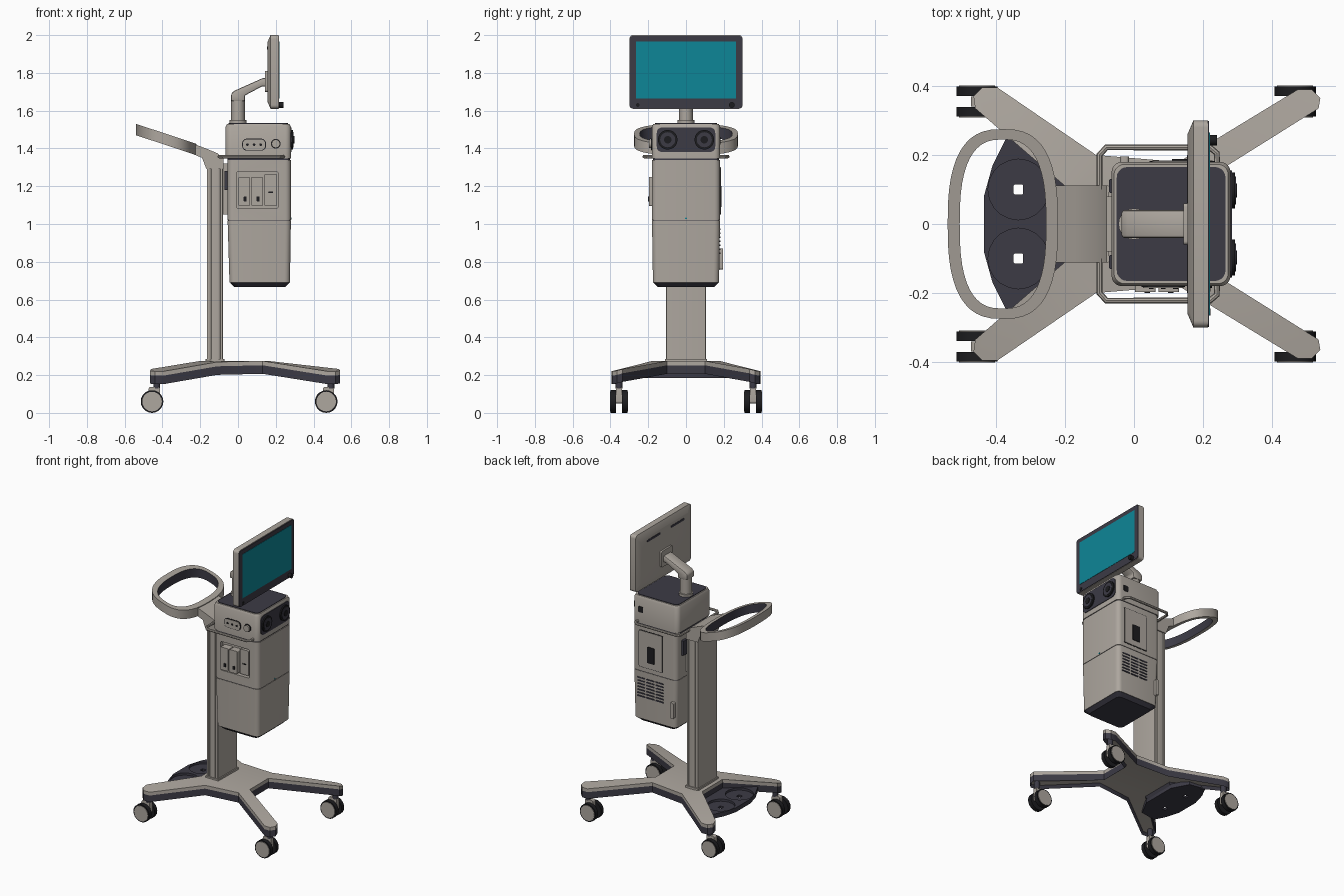
import bpy, bmesh, math
from mathutils import Vector

cube = bpy.data.objects.get("Cube")
if cube:
    bpy.data.objects.remove(cube, do_unlink=True)


def material(name, *rgb):
    mat = bpy.data.materials.new(name)
    mat.use_nodes = True
    mat.diffuse_color = (*rgb, 1)
    mat.node_tree.nodes["Principled BSDF"].inputs["Base Color"].default_value = (*rgb, 1)
    return mat


shell = material("warm grey shell", .42, .385, .345)
slate = material("dark slate plastic", .045, .043, .06)
black = material("black rubber", .012, .012, .014)
teal = material("teal screen", .004, .24, .31)
parts = []


def finish(name, bm, *mats):
    """Turn a bmesh into a named, coloured object."""
    bmesh.ops.remove_doubles(bm, verts=bm.verts, dist=.0001)
    bmesh.ops.recalc_face_normals(bm, faces=bm.faces)
    mesh = bpy.data.meshes.new(name)
    bm.to_mesh(mesh)
    bm.free()
    for mat in mats:
        mesh.materials.append(mat)
    obj = bpy.data.objects.new(name, mesh)
    bpy.context.collection.objects.link(obj)
    parts.append(obj)
    return obj


def rounded_rect(u, v, r, steps=5):
    corners = ((u[1], v[1], -1, -1), (u[0], v[1], 1, -1), (u[0], v[0], 1, 1), (u[1], v[0], -1, 1))
    points = []
    for quarter, (cu, cv, su, sv) in enumerate(corners):
        for k in range(steps + 1):
            a = (quarter + k / steps) * math.pi / 2
            points.append((cu + su * r + r * math.cos(a), cv + sv * r + r * math.sin(a)))
    return points


def loft(name, mat, axis, sections):
    """Join rounded rectangles (position, u range, v range, radius) along an axis."""
    bm = bmesh.new()
    rings = []
    for t, u, v, r in sections:
        place = {"x": lambda a, b: (t, a, b), "y": lambda a, b: (a, t, b), "z": lambda a, b: (a, b, t)}[axis]
        rings.append([bm.verts.new(place(a, b)) for a, b in rounded_rect(u, v, r)])
    for low, high in zip(rings, rings[1:]):
        for i in range(len(low)):
            bm.faces.new((low[i - 1], low[i], high[i], high[i - 1]))
    bm.faces.new(rings[0])
    bm.faces.new(rings[-1])
    return finish(name, bm, mat)


def box(name, mat, x, y, z, r=.004, axis="z"):
    spans = {"x": (x, y, z), "y": (y, x, z), "z": (z, x, y)}[axis]
    ends, u, v = spans
    return loft(name, mat, axis, [(t, u, v, r) for t in ends])


def around(centre, half):
    return centre - half, centre + half


def disc(name, mat, axis, centre, radius, length):
    spans = [around(c, length / 2 if a == axis else radius) for a, c in zip("xyz", centre)]
    return box(name, mat, *spans, r=radius, axis=axis)


def slab(name, mat, points, place, ends):
    """Extrude a flat outline between two ends."""
    bm = bmesh.new()
    low, high = ([bm.verts.new(place(a, b, t)) for a, b in points] for t in ends)
    for i in range(len(low)):
        bm.faces.new((low[i - 1], low[i], high[i], high[i - 1]))
    bm.faces.new(low)
    bm.faces.new(high)
    return finish(name, bm, mat)


def cut(obj, cutter):
    mod = obj.modifiers.new("cut", "BOOLEAN")
    mod.operation, mod.object = "DIFFERENCE", cutter
    bpy.context.view_layer.objects.active = obj
    bpy.ops.object.modifier_apply(modifier=mod.name)
    parts.remove(cutter)
    bpy.data.objects.remove(cutter, do_unlink=True)


# Four-legged base: legs slope down away from the hub
REAR = ((-.11, .2), (-.395, .395), (-.44, .395), (-.465, .37), (-.46, .335), (-.2, .11))
FRONT = ((.13, .18), (.475, .39), (.515, .39), (.54, .365), (.535, .335), (.16, .1))


def base_layer(name, top, bottom, hollow, *mats):
    bm = bmesh.new()
    legs = {(s, leg): [bm.verts.new((x, y * s, 0)) for x, y in leg] for s in (1, -1) for leg in (REAR, FRONT)}
    for leg in legs.values():
        bm.faces.new(leg)
    hub = []
    for key, flip in (((1, REAR), 1), ((1, FRONT), 0), ((-1, FRONT), 1), ((-1, REAR), 0)):
        pair = [legs[key][0], legs[key][-1]]
        hub += pair[::-1] if flip else pair
    bm.faces.new(hub)
    lower = list(bm.verts)
    bmesh.ops.extrude_face_region(bm, geom=list(bm.faces))
    for v in bm.verts:
        drop = min(max((abs(v.co.y) - .18) / .2, 0), 1) * .055
        v.co.z = (bottom if v in lower else top) - drop
    bmesh.ops.recalc_face_normals(bm, faces=bm.faces)
    if hollow:
        under = [f for f in bm.faces if f.normal.z < -.5]
        bmesh.ops.inset_region(bm, faces=under, thickness=.012, depth=-.02)
        for f in under:
            f.material_index = 1
    finish(name, bm, *mats)


base_layer("base_cover", .275, .252, False, shell)
base_layer("base_skirt", .252, .207, True, slate, shell)

# Twin-wheel casters
for x in (-.455, .467):
    stem = x + .025
    for s in (1, -1):
        y = .355 * s
        disc("caster_stem", slate, "z", (stem, y, .155), .018, .05)
        box("caster_fork", shell, around(x + .012, .03), around(y, .015), (.05, .138), .012, "y")
        for side in (1, -1):
            disc("caster_tyre", black, "y", (x, y + .03 * side, .06), .06, .028)
            disc("caster_cap", shell, "y", (x, y + .044 * side, .06), .052, .006)

# Rear tray with two round wells
edge = [(-.2, -.12), (-.26, -.23), (-.37, -.25), (-.41, -.17), (-.435, -.08)]
tray = slab("rear_tray", slate, edge + [(x, -y) for x, y in edge[::-1]], lambda a, b, t: (a, b, t), (.185, .215))
for s in (1, -1):
    cut(tray, disc("well_cutter", slate, "z", (-.335, .1 * s, .22), .088, .04))
    cut(tray, box("hole_cutter", slate, around(-.335, .014), around(.1 * s, .014), (.1, .3)))

# Column with fluted sides
box("column_core", shell, (-.163, -.082), (-.1, .1), (.26, 1.3))
for name, span in (("rear", (-.165, -.15)), ("middle", (-.143, -.102)), ("front", (-.094, -.08))):
    box("column_fin_" + name, shell, span, (-.105, .105), (.26, 1.3))
box("column_foot", shell, (-.172, -.072), (-.112, .112), (.26, .285))

# Handle bracket and tilted ring, dark on the inside
along_y = lambda a, b, t: (a, t, b)
slab("handle_bracket", shell, [(-.25, 1.375), (-.19, 1.35), (-.167, 1.29), (-.078, 1.29), (-.078, 1.35),
     (-.11, 1.375), (-.17, 1.4), (-.25, 1.43)], along_y, (-.112, .112))
bm = bmesh.new()
loops = []
steps = 48
for width, depth, lift in ((.16, .275, .03), (.125, .245, .03), (.125, .245, -.03), (.16, .275, -.03)):
    loop = []
    for k in range(steps):
        c, s = math.cos(k * math.tau / steps), math.sin(k * math.tau / steps)
        x = -.38 + width * math.copysign(abs(c) ** .75, c)
        y = depth * math.copysign(abs(s) ** .75, s)
        loop.append(bm.verts.new((x, y, 1.5 - .33 * (x + .54) + lift)))
    loops.append(loop)
for j in range(len(loops)):
    a, b = loops[j], loops[(j + 1) % len(loops)]
    for i in range(steps):
        bm.faces.new((a[i - 1], a[i], b[i], b[i - 1])).material_index = int(j == 1)
finish("handle_ring", bm, shell, slate)

# Cabinet: dark bottom, two body halves and a head unit
side = (-.18, .18)
loft("cabinet_bottom", slate, "z", [(.667, (-.02, .25), (-.15, .15), .03), (.69, (-.042, .273), (-.172, .172), .03)])
loft("cabinet_lower", shell, "z", [(.69, (-.045, .275), (-.175, .175), .03), (1.018, (-.055, .28), side, .03)])
box("cabinet_seam", slate, (-.052, .277), (-.177, .177), (1.01, 1.03), .03)
body = box("cabinet_upper", shell, (-.055, .28), side, (1.022, 1.34), .03)
box("head_seam", slate, (-.055, .275), (-.175, .175), (1.33, 1.36), .03)
loft("head_unit", shell, "z", [(1.346, (-.065, .28), side, .03), (1.515, (-.065, .28), side, .03),
                               (1.53, (-.058, .273), (-.173, .173), .03)])
box("head_top_plate", slate, (-.05, .265), (-.165, .165), (1.525, 1.534), .03)
box("column_mount", shell, (-.09, -.045), (-.08, .08), (1.05, 1.32))
for s in (1, -1):
    box("mount_clamp", slate, (-.072, -.05), around(.11 * s, .02), (1.18, 1.28))

# Module bay on the front side
cut(body, box("bay_cutter", shell, (-.008, .213), (-.3, -.15), (1.082, 1.278), .012, "y"))
for x, wide in ((.033, .03), (.101, .03)):
    box("module", shell, around(x, wide), (-.197, -.14), (1.095, 1.25), .006, "y")
    box("module_latch", black, around(x + .005, .008), (-.2, -.19), (1.12, 1.145), .003, "y")
box("module_cover", shell, (.14, .205), (-.178, -.14), (1.095, 1.265), .006, "y")
box("cover_grip", black, (.16, .185), (-.181, -.17), (1.165, 1.172), .002, "y")

# Front-side connectors on the head unit
box("port_rim", black, (.022, .148), (-.183, -.17), (1.388, 1.452), .025, "y")
box("port_plate", shell, (.026, .144), (-.186, -.17), (1.392, 1.448), .022, "y")
for x in (.05, .085, .12):
    disc("port", black, "y", (x, -.185, 1.42), .007, .006)
disc("side_knob_rim", black, "y", (.2, -.18, 1.425), .026, .01)
disc("side_knob", shell, "y", (.2, -.187, 1.425), .022, .016)

# Screen-side panel with two round couplings
box("coupling_panel", slate, (.27, .284), (-.155, .155), (1.38, 1.512), .03, "x")
for s in (1, -1):
    y = .097 * s
    disc("coupling_rim", black, "x", (.286, y, 1.446), .052, .012)
    disc("coupling_face", slate, "x", (.29, y, 1.446), .04, .01)
    disc("coupling_core", black, "x", (.293, y, 1.446), .02, .012)
disc("status_light", teal, "x", (.28, 0, 1.03), .005, .006)

# Back side: access door with socket, vent grille, small port
box("door_seam", black, (.048, .232), (.17, .1815), (1.048, 1.302), .01, "y")
box("access_door", shell, (.052, .228), (.17, .184), (1.052, 1.298), .01, "y")
box("power_socket", black, (.11, .165), (.18, .188), (1.09, 1.2), .004, "y")
for row in range(7):
    z = .845 + row * .021
    for x in (.075, .145, .215):
        box("vent_slot", slate, around(x, .03), (.17, .1825), around(z, .004), .003, "y")
box("back_port", black, (.2, .235), (.175, .183), (1.42, 1.46), .004, "y")
box("back_grip", shell, (-.04, -.015), (.17, .195), (.76, .87), .008, "y")

# Side rails
for s in (1, -1):
    curve = bpy.data.curves.new("side_rail", "CURVE")
    curve.dimensions, curve.bevel_depth, curve.bevel_resolution = "3D", .009, 2
    curve.use_fill_caps = True
    path = curve.splines.new("POLY")
    points = [(-.1, .1), (-.1, .2), (-.08, .222), (.22, .222), (.24, .205), (.24, .17)]
    path.points.add(len(points) - 1)
    for p, (x, y) in zip(path.points, points):
        p.co = (x, y * s, 1.357, 1)
    curve.materials.append(shell)
    rail = bpy.data.objects.new("side_rail", curve)
    bpy.context.collection.objects.link(rail)
    parts.append(rail)

# Monitor post and arm
disc("post_collar", shell, "z", (0, 0, 1.54), .045, .02)
disc("monitor_post", shell, "z", (0, 0, 1.59), .036, .14)
arm = slab("monitor_arm", shell, [(-.036, 1.65), (-.036, 1.69), (-.02, 1.705), (.13, 1.772), (.16, 1.772),
           (.16, 1.725), (.13, 1.73), (.036, 1.68), (.036, 1.65)], along_y, (-.04, .04))
bevel = arm.modifiers.new("soft edges", "BEVEL")
bevel.width, bevel.segments = .008, 2
box("monitor_mount", shell, (.143, .16), (-.06, .06), (1.7, 1.81), .01, "x")

# Monitor
loft("monitor_shell", shell, "x", [(.155, (-.26, .26), (1.65, 1.96), .02), (.172, (-.3, .3), (1.61, 2), .02),
                                   (.214, (-.3, .3), (1.61, 2), .02)])
box("monitor_bezel", slate, (.21, .218), (-.298, .298), (1.612, 1.996), .018, "x")
box("screen", teal, (.21, .22), (-.265, .265), (1.665, 1.967), .003, "x")
disc("monitor_knob", black, "x", (.228, .243, 1.63), .015, .024)
disc("monitor_button", black, "x", (.219, -.255, 1.63), .01, .004)
for s in (1, -1):
    box("monitor_vent", slate, (.153, .16), around(.13 * s, .07), (1.925, 1.94), .004, "x")

# Smooth rounded surfaces, keep edges crisp
bpy.ops.object.select_all(action="DESELECT")
for obj in parts:
    obj.select_set(True)
bpy.context.view_layer.objects.active = parts[0]
bpy.ops.object.convert(target="MESH")
bpy.ops.object.shade_smooth_by_angle(angle=math.radians(35))
